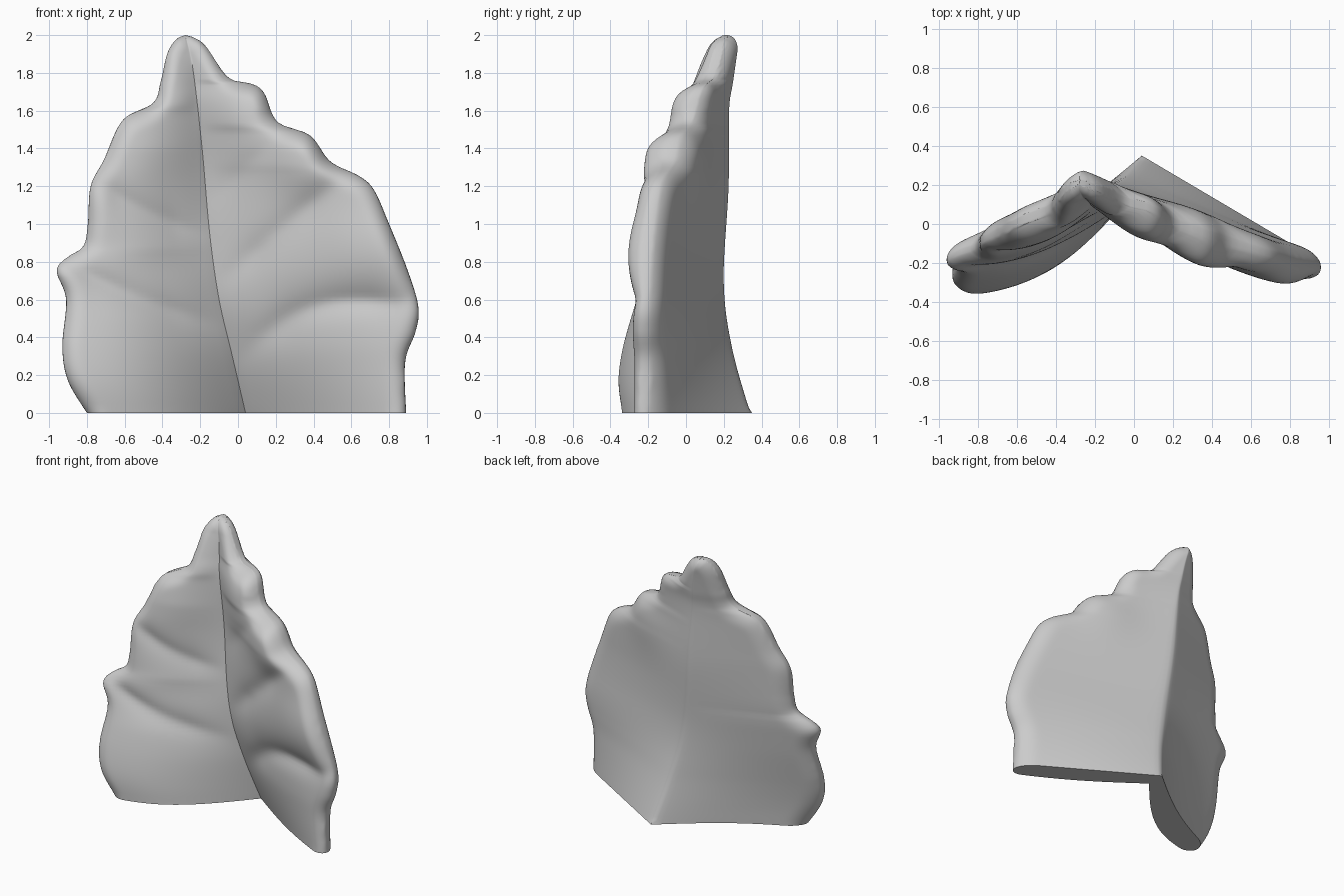
import bpy, bmesh, math

if "Cube" in bpy.data.objects:
    bpy.data.objects.remove(bpy.data.objects["Cube"])

def table(pts, z):
    """Interpolated lookup of (z, value) pairs."""
    if z <= pts[0][0]:
        return pts[0][1]
    for (a, va), (b, vb) in zip(pts, pts[1:]):
        if z <= b:
            t = (z - a) / (b - a)
            return va + (vb - va) * t
    return pts[-1][1]

def catmull(pts, n=14):
    """Dense curve through the points."""
    p = [pts[0]] + pts + [pts[-1]]
    out = []
    for i in range(1, len(p) - 2):
        for k in range(n):
            t = k / n
            out.append(tuple(0.5 * (2 * b + (c - a) * t + (2 * a - 5 * b + 4 * c - d) * t * t
                                    + (3 * b - a - 3 * c + d) * t ** 3)
                             for a, b, c, d in zip(*p[i - 1:i + 3])))
    return out + [pts[-1]]

def by_height(curve):
    """Turn an (x, z) curve into a rising (z, x) table."""
    out = [(curve[0][1], curve[0][0])]
    for x, z in curve[1:]:
        if z > out[-1][0] + 1e-5:
            out.append((z, x))
    return out

def bump(x, z, cx, cz, r):
    return math.exp(-((x - cx) ** 2 + (z - cz) ** 2) / r ** 2)

# lobed outline seen from the front, (x, z) from the base to the tip
left = catmull([(-.8, 0), (-.9, .17), (-.93, .35), (-.91, .6), (-.96, .75), (-.91, .82),
                (-.82, .88), (-.795, 1.0), (-.78, 1.2), (-.71, 1.34), (-.61, 1.55),
                (-.45, 1.64), (-.41, 1.75), (-.375, 1.9), (-.33, 1.975), (-.28, 2.0)])
right = catmull([(.89, 0), (.885, .27), (.94, .43), (.955, .56), (.9, .75), (.8, 1.0),
                 (.72, 1.18), (.64, 1.255), (.49, 1.33), (.38, 1.47), (.21, 1.54),
                 (.14, 1.69), (.08, 1.74), (-.05, 1.775), (-.17, 1.94), (-.23, 1.985), (-.28, 2.0)])
left_t, right_t = by_height(left), by_height(right)

# midrib position, fold depth and slope of each wing by height
rib_x = by_height(catmull([(.04, 0), (-.03, .3), (-.1, .6), (-.15, .95), (-.19, 1.4), (-.24, 1.83), (-.28, 2)]))
rib_y = by_height(catmull([(.28, 0), (.18, .35), (.135, .7), (.16, 1.2), (.16, 1.6), (.18, 1.75), (.215, 2)]))
slope = {-1: by_height(catmull([(.65, 0), (.49, .35), (.38, .75), (.4, 1.2), (.38, 1.55), (.33, 2)])),
         1: by_height(catmull([(.59, 0), (.44, .3), (.34, .6), (.35, 1), (.36, 1.3), (.36, 1.5), (.3, 1.75), (.3, 2)]))}

# side veins per wing: start z, end z, reach, bend, depth
veins = {-1: [(.46, .8, .78, -.04, .055), (.94, 1.2, .55, -.03, .045)],
         1: [(.25, .58, .95, .14, .07), (.66, 1.18, .65, 0, .055), (1.1, 1.47, .42, 0, .02)]}

def groove(side, dx, z):
    g = 0
    for z0, z1, reach, bend, depth in veins[side]:
        t = dx / reach
        if t < 1.25:
            zc = z0 + (z1 - z0) * t + bend * math.sin(math.pi * min(t, 1))
            fade = min(1, t * 3) * min(1, (1.25 - t) * 2.5)
            g += depth * fade * math.exp(-abs(z - zc) / .1)
    return g

ROWS, COLS = 120, 34

def surface(side, u, z):
    """Front and back points at fraction u of the way from midrib to rim."""
    xr, xe = table(rib_x, z), table(left_t if side < 0 else right_t, z)
    dx = abs(xe - xr) * u
    x = xr + (xe - xr) * u
    d = min(math.hypot(x - a, z - b) for a, b in left + right)
    if u > .9999:
        d = 0
    d = min(d / (.1 if z < 1.6 else .08), 1)
    edge = math.sqrt(max(0, 1 - (1 - d) ** 2))
    mid = table(rib_y, z) - table(slope[side], z) * dx
    swell = math.sin(math.pi * u)
    front = .07 + .02 * u + .065 * swell * min(1, .5 + z) * max(0, min(1, (1.9 - z) / .5))
    if side < 0:
        low = math.sin(math.pi * u) * math.exp(-(z / .5) ** 2)
        front += .05 * low
        mid -= .05 * low
    else:
        front += .07 * bump(x, z, .4, 1.36, .2) + .035 * bump(x, z, .74, .85, .25)
        front += .03 * bump(x, z, .05, 1.62, .15)
    front -= groove(side, dx, z)
    back = .07 + .025 * bump(x, z, .3, 1.35, .2)
    return (x, mid - front * edge, z), (x, mid + back * edge, z)

# folded leaf-shaped shell
bm = bmesh.new()
us = [math.sin(math.pi / 2 * (k / COLS) ** 1.15) for k in range(COLS + 1)]
params = [(-1, u) for u in reversed(us[1:])] + [(1, u) for u in us]
front, back = [], []
for r in range(ROWS + 1):
    z = 2 * math.sin(math.pi / 2 * r / ROWS)
    pts = [surface(s, u, z) for s, u in params]
    front.append([bm.verts.new(p[0]) for p in pts])
    back.append([bm.verts.new(p[1]) for p in pts])
for r in range(ROWS):
    for c in range(len(params) - 1):
        for g, flip in ((front, False), (back, True)):
            q = [g[r][c], g[r][c + 1], g[r + 1][c + 1], g[r + 1][c]]
            bm.faces.new(q[::-1] if flip else q)
# flat base
bm.faces.new(front[0][::-1] + back[0])
bmesh.ops.remove_doubles(bm, verts=bm.verts, dist=.0008)
# soften all but the base and the front midrib crease
crease = {row[COLS] for row in front if row[COLS].is_valid and row[COLS].co.z < 1.84}
soft = [v for v in bm.verts if .001 < v.co.z < 1.97 and v not in crease]
for _ in range(4):
    bmesh.ops.smooth_vert(bm, verts=soft, factor=.4,
                          use_axis_x=False, use_axis_y=True, use_axis_z=False)
bmesh.ops.recalc_face_normals(bm, faces=bm.faces)
mesh = bpy.data.meshes.new("folded_leaf")
bm.to_mesh(mesh)
bm.free()
leaf = bpy.data.objects.new("folded_leaf", mesh)
bpy.context.collection.objects.link(leaf)
bpy.context.view_layer.objects.active = leaf
leaf.select_set(True)
bpy.ops.object.shade_smooth_by_angle(angle=math.radians(50))
